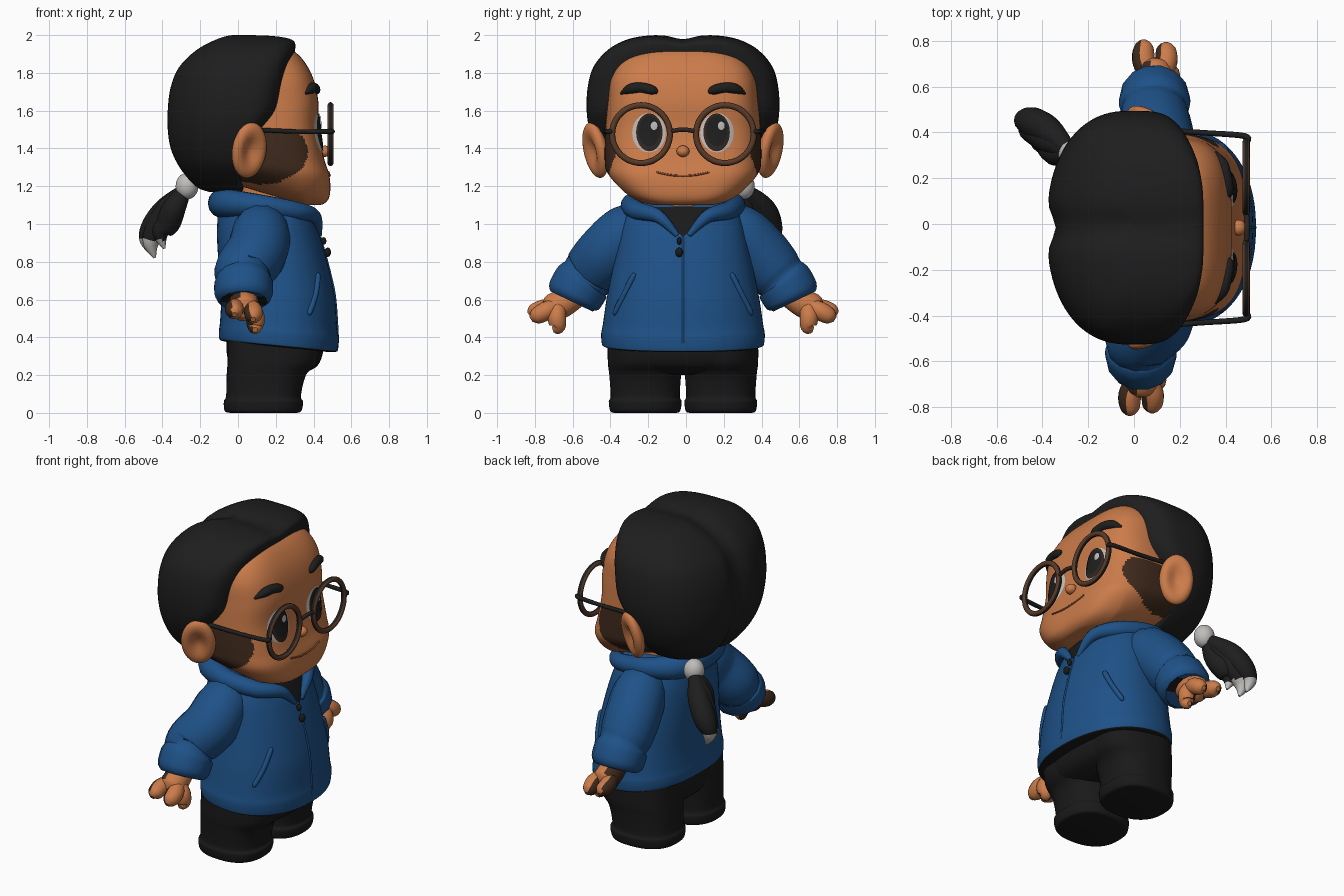
import bpy, bmesh, math
from mathutils import Vector

cube = bpy.data.objects.get("Cube")
if cube:
    bpy.data.objects.remove(cube, do_unlink=True)

MID = -0.016  # side offset of the whole figure


def material(name, r, g, b):
    m = bpy.data.materials.new(name)
    m.use_nodes = True
    m.diffuse_color = (r, g, b, 1)
    node = m.node_tree.nodes["Principled BSDF"]
    node.inputs["Base Color"].default_value = (r, g, b, 1)
    node.inputs["Roughness"].default_value = 0.8
    return m


skin = material("skin", .6, .2, .068)
shade = material("dark skin", .05, .023, .012)
lip = material("lip brown", .28, .08, .03)
black = material("black hair", .013, .013, .013)
cloth = material("black cloth", .01, .01, .01)
blue = material("jacket blue", .013, .083, .245)
white = material("off white", .52, .51, .49)
frame = material("glasses brown", .1, .043, .022)
iris = material("iris brown", .03, .018, .014)


def finish(ob, name, mat):
    ob.name = ob.data.name = name
    ob.data.materials.append(mat)
    ob.location.y += MID
    bpy.ops.object.select_all(action='DESELECT')
    ob.select_set(True)
    bpy.context.view_layer.objects.active = ob
    bpy.ops.object.shade_smooth_by_angle(angle=math.radians(50))
    return ob


def from_bmesh(bm, name, mat):
    me = bpy.data.meshes.new(name)
    bm.to_mesh(me)
    bm.free()
    ob = bpy.data.objects.new(name, me)
    bpy.context.collection.objects.link(ob)
    return finish(ob, name, mat)


def paint(ob, mat, test):
    ob.data.materials.append(mat)
    for f in ob.data.polygons:
        if test(f.center, f.normal):
            f.material_index = 1


def row(keys, t):
    """Smooth blend through the key rows, t counted in rows."""
    n = len(keys) - 1
    i = min(int(t), n - 1)
    u = t - i
    a, b, c, d = (keys[max(0, min(n, i + k))] for k in (-1, 0, 1, 2))
    return [q + u / 2 * (r - p + u * (2*p - 5*q + 4*r - s + u * (3*(q - r) + s - p)))
            for p, q, r, s in zip(a, b, c, d)]


def loft(name, keys, cx, mat, pf=2.4, pb=2.4, cy=0, warp=None, seg=64, sub=5):
    """Stack of rounded rings; rows are height, front, back, half width."""
    bm = bmesh.new()
    rings = []
    for k in range((len(keys) - 1) * sub + 1):
        z, front, back, half = row(keys, k / sub)
        ring = []
        for j in range(seg):
            a = 2 * math.pi * j / seg
            c, s = math.cos(a), math.sin(a)
            e, reach = (2 / pf, front - cx) if c > 0 else (2 / pb, back - cx)
            p = Vector((cx + reach * abs(c) ** e,
                        cy + math.copysign(half * abs(s) ** e, s), z))
            ring.append(bm.verts.new(warp(p) if warp else p))
        rings.append(ring)
    for r, q in zip(rings, rings[1:]):
        for j in range(seg):
            i = (j + 1) % seg
            bm.faces.new((r[j], r[i], q[i], q[j]))
    bm.faces.new(rings[0][::-1])
    bm.faces.new(rings[-1])
    return from_bmesh(bm, name, mat)


def depth(body, y, z):
    """Front surface x of a lofted body at y, z."""
    keys, cx, p = body
    lo, hi = 0, len(keys) - 1
    for _ in range(30):
        t = (lo + hi) / 2
        lo, hi = (t, hi) if row(keys, t)[0] < z else (lo, t)
    _, front, _, half = row(keys, lo)
    return cx + (front - cx) * max(0, 1 - abs(y / half) ** p) ** (1 / p)


def sheet(name, body, mat, place, lift, n=10, m=32):
    """Thin patch lying on a body; place(u, v) gives y, z."""
    bm = bmesh.new()
    grid = []
    for i in range(n + 1):
        line = []
        for j in range(m + 1):
            y, z = place(i / n, j / m)
            line.append(bm.verts.new((depth(body, y, z) + lift(i / n), y, z)))
        grid.append(line)
    for i in range(n):
        for j in range(m):
            bm.faces.new((grid[i][j], grid[i+1][j], grid[i+1][j+1], grid[i][j+1]))
    bmesh.ops.remove_doubles(bm, verts=bm.verts, dist=1e-5)
    bm.normal_update()
    if sum(f.normal.x for f in bm.faces) < 0:
        bmesh.ops.reverse_faces(bm, faces=bm.faces)
    return from_bmesh(bm, name, mat)


def disc(name, mat, cy, cz, ry, rz, lo, hi):
    def place(u, v):
        a = 2 * math.pi * v
        return cy + ry * u * math.cos(a), cz + rz * u * math.sin(a)
    sheet(name, HEAD, mat, place, lambda u: lo + (hi - lo) * (1 - u * u))


def tube(name, keys, mat, sub=6):
    """Round sweep through rows of x, y, z, radius."""
    cu = bpy.data.curves.new(name, 'CURVE')
    cu.dimensions = '3D'
    cu.bevel_depth, cu.bevel_resolution, cu.use_fill_caps = 1, 5, True
    sp = cu.splines.new('POLY')
    count = (len(keys) - 1) * sub
    sp.points.add(count)
    for k, pt in enumerate(sp.points):
        x, y, z, r = row(keys, k / sub)
        pt.co, pt.radius = (x, y, z, 1), max(r, .001)
    ob = bpy.data.objects.new(name, cu)
    bpy.context.collection.objects.link(ob)
    bpy.ops.object.select_all(action='DESELECT')
    ob.select_set(True)
    bpy.context.view_layer.objects.active = ob
    bpy.ops.object.convert(target='MESH')
    return finish(bpy.context.object, name, mat)


def ball(name, loc, size, mat):
    bpy.ops.mesh.primitive_uv_sphere_add(segments=32, ring_count=20, radius=1, location=loc)
    ob = bpy.context.object
    for v in ob.data.vertices:
        v.co = Vector(a * b for a, b in zip(v.co, size))
    return finish(ob, name, mat)


# Head
HEAD = ([(1.1, .38, 0, .08), (1.105, .45, -.05, .2), (1.15, .485, -.1, .31),
         (1.25, .485, -.15, .4), (1.35, .455, -.2, .415), (1.5, .425, -.2, .41),
         (1.65, .425, -.2, .4), (1.78, .395, -.2, .385), (1.88, .335, -.15, .32),
         (1.95, .25, -.1, .18)], .05, 3.7)


def jaw(p):
    p.z += max(0, .35 - p.x) * .3 * max(0, 1.35 - p.z) * 4
    return p


head = loft("head", HEAD[0], HEAD[1], skin, HEAD[2], warp=jaw, seg=160, sub=10)
paint(head, shade, lambda c, n: abs(c.y) > .3 and c.z < 1.49
      and ((c.x - .12) / .25) ** 2 + ((c.z - 1.38) / .17) ** 2 < 1)
ball("nose", (.458, 0, 1.385), (.032, .034, .03), skin)
tube("neck", [(.14, 0, 1.0, .17), (.2, 0, 1.18, .18)], skin)


def on(body, y, z, r, lift=0.):
    return depth(body, y, z) + lift, y, z, r


tube("mouth", [on(HEAD, y, 1.255 + y * y, .005, .002) for y in (-.14, -.07, 0, .07, .14)], lip)


# Hair with a centre parting
def parting(p):
    g = math.exp(-(p.y / .07) ** 2)
    if p.x < -.03:
        p.x += .04 * g
    p.z -= .022 * g * max(0, (p.z - 1.85) / .15)
    return p


loft("hair", [(1.17, .02, -.18, .15), (1.2, .03, -.24, .27), (1.3, .04, -.32, .4),
              (1.4, .06, -.365, .46), (1.5, .14, -.38, .495), (1.6, .22, -.38, .51),
              (1.72, .25, -.365, .505), (1.83, .275, -.32, .475), (1.92, .3, -.23, .4),
              (1.975, .29, -.13, .3), (1.998, .17, -.06, .18), (2, .0, -.04, .02)],
     -.02, black, 4, 2.3, warp=parting, seg=96)

# Ponytail
ball("hair_tie", (-.27, .32, 1.2), (.06, .06, .07), white)
for dx, dy, dz in ((0, 0, 0), (-.02, .04, .02), (.05, -.05, .05)):
    tail = tube("ponytail_strand", [
        (-.28, .33, 1.18, .035), (-.36 + dx / 2, .38 + dy, 1.09, .062),
        (-.42 + dx, .42 + dy, .99 + dz / 3, .066), (-.46 + dx, .43 + dy, .9 + dz, .045),
        (-.44 + dx, .43 + dy, .82 + dz, .006)], black)
    paint(tail, white, lambda c, n: c.z < .915)

# Jacket body
TORSO = ([(.35, .48, -.06, .38), (.355, .52, -.09, .42), (.37, .53, -.1, .43),
          (.42, .533, -.1, .433), (.47, .525, -.095, .424), (.6, .515, -.09, .405),
          (.75, .485, -.1, .375), (.9, .445, -.11, .345), (1, .41, -.11, .32),
          (1.08, .37, -.1, .28), (1.13, .3, -.05, .2)], .2, 2.2)


def hem(p):
    p.z -= .1 * (p.x - .2) * max(0, .6 - p.z) * 4
    return p


jacket = loft("jacket", TORSO[0], TORSO[1], blue, TORSO[2], 2.4, warp=hem)
paint(jacket, cloth, lambda c, n: n.z < -.7)
sheet("undershirt", TORSO, cloth,
      lambda u, v: ((2 * v - 1) * .16 * u, .93 + .16 * u), lambda u: .006)
tube("zip_seam", [on(TORSO, 0, z, .006) for z in (.37, .6, .75, .93)], blue)
ball("zip_slider", on(TORSO, -.02, .91, 0, .01)[:3], (.016, .012, .02), cloth)
ball("zip_pull", on(TORSO, -.02, .85, 0, .015)[:3], (.018, .02, .025), cloth)
collar = [(.43, .03, .94, .014), (.405, .13, 1.04, .035), (.3, .24, 1.07, .05),
          (.1, .27, 1.1, .06), (-.05, .18, 1.11, .075), (-.08, 0, 1.11, .08)]
tube("hood_collar", collar + [(x, -y, z, r) for x, y, z, r in collar[-2::-1]], blue)

# Hips
loft("hips", [(.2, .3, 0, .2), (.24, .41, -.04, .35), (.32, .45, -.06, .395),
              (.42, .45, -.06, .395)], .18, cloth)

# Paired parts
for s, side in ((1, "left"), (-1, "right")):
    bx = .06 + .03 * s
    loft(side + "_leg", [(0, .31, -.04, .165), (.01, .335, -.07, .185), (.06, .345, -.075, .193),
                         (.09, .333, -.063, .183), (.2, .36, -.06, .19), (.27, .42, -.055, .198),
                         (.4, .45, -.05, .198)], .15, cloth, cy=.2 * s)
    arm = [(.12, .2, 1, .12), (.12, .3, .95, .155), (.1, .4, .85, .162), (bx, .48, .755, .155),
           (bx, .52, .71, .142), (bx, .535, .69, .155), (bx, .575, .62, .152), (bx, .59, .59, .125)]
    sleeve = tube(side + "_sleeve", [(x, y * s, z, r) for x, y, z, r in arm], blue)
    paint(sleeve, cloth, lambda c, n: c.z < .62 and n.z < -.75 and abs(c.y) > .57)

    # Hand
    hand = {"palm": [(bx, .56, .63, .07), (bx, .64, .58, .078), (bx, .7, .55, .072),
                     (bx, .73, .535, .03)]}
    for label, dx, y, z in (("back_finger", -.048, .79, .535), ("front_finger", .05, .78, .51),
                            ("thumb", .06, .665, .455)):
        hand[label] = [(bx + dx / 2, .66, .57, .04), (bx + dx, (y + .67) / 2, (z + .57) / 2, .05),
                       (bx + dx, y, z, .042), (bx + dx, y + .025, z - .015, .014)]
    for label, keys in hand.items():
        part = tube(side + "_" + label, [(x, y * s, z, r) for x, y, z, r in keys], skin)
        paint(part, shade, lambda c, n: n.x < -.4)

    # Ear with a hollow, turned forward
    ear = ball(side + "_ear", (.06, .465 * s, 1.39), (.1, .055, .15), skin)
    for v in ear.data.vertices:
        if v.co.y * s > 0:
            v.co.y -= s * .055 * math.exp(-(v.co.x / .055) ** 2 - (v.co.z / .085) ** 2)
    ear.rotation_euler = (-.22 * s, 0, -.5 * s)

    # Eye and brow
    disc(side + "_lash", black, .18 * s, 1.49, .092, .112, -.002, .006)
    disc(side + "_eye_white", white, .18 * s, 1.483, .089, .104, 0, .012)
    disc(side + "_iris", iris, .178 * s, 1.485, .07, .1, .009, .016)
    disc(side + "_pupil", black, .178 * s, 1.492, .056, .08, .015, .018)
    disc(side + "_eye_glint", white, .178 * s + .025, 1.52, .018, .022, .02, .022)
    tube(side + "_brow", [on(HEAD, y * s, z, r) for y, z, r in (
        (.135, 1.695, .008), (.16, 1.708, .024), (.22, 1.722, .027),
        (.28, 1.715, .026), (.33, 1.69, .006))], black)

    # Pocket welt
    tube(side + "_pocket", [on(TORSO, y * s, z, r) for y, z, r in (
        (.365, .52, .006), (.355, .54, .015), (.31, .63, .015), (.265, .72, .015),
        (.255, .74, .006))], blue)

    # Glasses, brown in front with black edges
    bpy.ops.mesh.primitive_torus_add(location=(.49, .222 * s, 1.476), major_segments=48,
                                     minor_segments=12, major_radius=.153, minor_radius=.016,
                                     rotation=(0, math.pi / 2, 0))
    rim = finish(bpy.context.object, side + "_glasses_rim", frame)
    paint(rim, black, lambda c, n: abs(n.z) < .6)
    tube(side + "_glasses_arm", [(.49, .37 * s, 1.49, .012), (.485, .4 * s, 1.49, .013),
                                 (.3, .415 * s, 1.49, .012), (.08, .43 * s, 1.5, .012)], black)
tube("glasses_bridge", [(.49, -.07, 1.49, .012), (.495, 0, 1.5, .012), (.49, .07, 1.49, .012)], iris)
